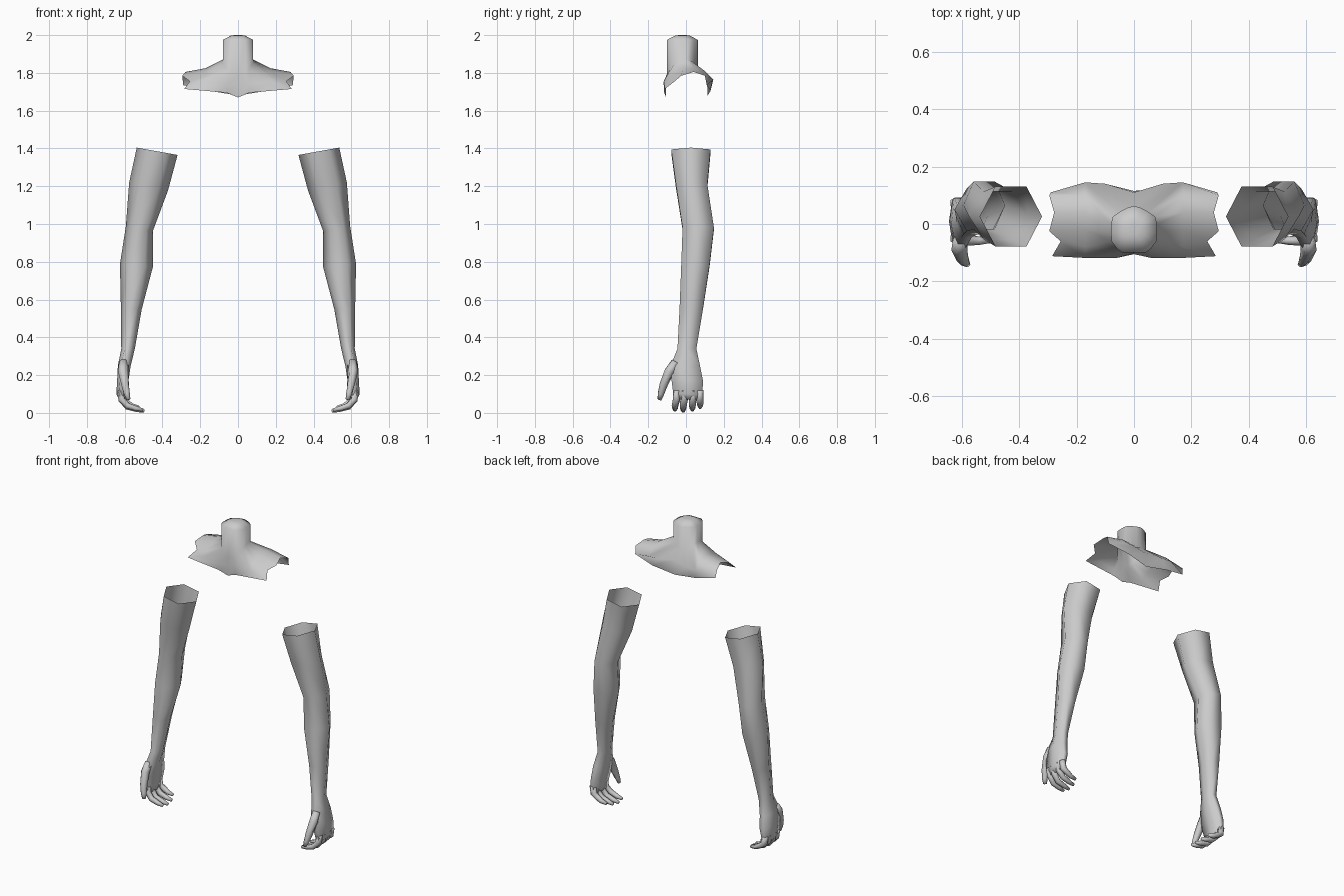
import bpy, bmesh, math
from mathutils import Vector

cube = bpy.data.objects.get("Cube")
if cube:
    bpy.data.objects.remove(cube, do_unlink=True)

grey = bpy.data.materials.new("plain grey")
grey.use_nodes = True
GREY = (0.6, 0.6, 0.6, 1)
grey.diffuse_color = GREY
grey.node_tree.nodes["Principled BSDF"].inputs["Base Color"].default_value = GREY


def loft(name, rings, cap_start=False, cap_end=False):
    """Skin a list of closed rings that all have the same number of points."""
    bm = bmesh.new()
    loops = [[bm.verts.new(p) for p in ring] for ring in rings]
    n = len(loops[0])
    for low, high in zip(loops, loops[1:]):
        for i in range(n):
            j = (i + 1) % n
            bm.faces.new((low[i], low[j], high[j], high[i]))
    if cap_start:
        bm.faces.new(loops[0])
    if cap_end:
        bm.faces.new(loops[-1])
    bmesh.ops.recalc_face_normals(bm, faces=bm.faces)
    for face in bm.faces:
        face.smooth = True
    mesh = bpy.data.meshes.new(name)
    bm.to_mesh(mesh)
    bm.free()
    mesh.materials.append(grey)
    obj = bpy.data.objects.new(name, mesh)
    bpy.context.collection.objects.link(obj)
    return obj


def arm_ring(side, x, y, z, rx, ry, tilt):
    """Six-sided section with corners pointing sideways."""
    ring = []
    for k in range(6):
        a = math.radians(60 * k)
        dx = rx * math.cos(a)
        dy = ry * math.sin(a) / math.sin(math.radians(60))
        ring.append((side * (x + dx), y + dy, z + tilt * dx))
    return ring


def digit(name, side, path, radii):
    """Tapered six-sided finger that follows a path."""
    pts = [Vector((side * x, y, z)) for x, y, z in path]
    rings = []
    for i, (p, r) in enumerate(zip(pts, radii)):
        along = pts[min(i + 1, len(pts) - 1)] - pts[max(i - 1, 0)]
        turn = along.to_track_quat('Z', 'Y')
        rings.append([p + turn @ Vector((r * math.cos(k * math.pi / 3),
                                         r * math.sin(k * math.pi / 3), 0))
                      for k in range(6)])
    loft(name, rings, True, True)


# Arm sections: x, y, z, half width, half depth, tilt
ARM = [
    (.428, .026, 1.385, .108, .104, .18),
    (.473, .03, 1.2, .103, .083, .2),
    (.522, .065, .975, .072, .083, .15),
    (.538, .05, .78, .087, .075, .1),
    (.565, .028, .55, .055, .062, .05),
    (.582, .005, .34, .036, .05, 0),
    (.602, -.004, .25, .034, .078, 0),
    (.61, .007, .17, .03, .083, 0),
    (.62, .01, .1, .024, .077, 0),
    (.612, .01, .07, .017, .07, 0),
]

# Fingers: y, drop of the tip, extra reach
FINGERS = [(-.05, 0, 0), (-.01, -.006, .006), (.035, 0, 0), (.073, .014, -.02)]

for side, word in ((1, "left"), (-1, "right")):
    loft(word + "_arm", [arm_ring(side, *s) for s in ARM], cap_end=True)
    digit(word + "_thumb", side,
          [(.605, -.055, .27), (.608, -.088, .22), (.598, -.118, .15),
           (.588, -.133, .1), (.58, -.14, .07)],
          [.025, .028, .022, .017, .011])
    for i, (y, lift, reach) in enumerate(FINGERS):
        splay = y * 1.08 - .004
        digit(f"{word}_finger_{i + 1}", side,
              [(.622, y, .12), (.615, y, .07), (.585, splay, .038 + lift),
               (.54 - reach, splay, .023 + lift), (.502 - reach, splay, .015 + lift)],
              [.02, .02, .018, .015, .009])

# Collar: half outlines from the front middle round to the back middle
HEM = [(0, -.105, 1.67), (.06, -.115, 1.695), (.285, -.112, 1.715),
       (.255, -.06, 1.755), (.295, -.025, 1.785), (.278, .04, 1.805),
       (.295, .1, 1.785), (.29, .11, 1.735), (.15, .13, 1.705), (0, .115, 1.68)]
YOKE = [(0, -.105, 1.73), (.06, -.118, 1.74), (.17, -.118, 1.755),
        (.17, -.08, 1.785), (.17, -.02, 1.81), (.17, .04, 1.825),
        (.17, .1, 1.81), (.17, .145, 1.765), (.1, .14, 1.765), (0, .11, 1.775)]
NECK = [(0, -.1, 1.79), (.04, -.1, 1.795), (.06, -.085, 1.82),
        (.078, -.06, 1.85), (.08, -.03, 1.865), (.08, 0, 1.87),
        (.074, .025, 1.865), (.05, .042, 1.85), (.025, .056, 1.84), (0, .063, 1.835)]


def whole(half):
    return half + [(-x, y, z) for x, y, z in half[-2:0:-1]]


def level(z, size):
    return [(x * size, -.02 + (y + .02) * size, z) for x, y, _ in NECK]


loft("neck_and_shoulders",
     [whole(r) for r in (HEM, YOKE, NECK, level(1.975, 1), level(1.998, .45), level(2, .2))],
     cap_end=True)
